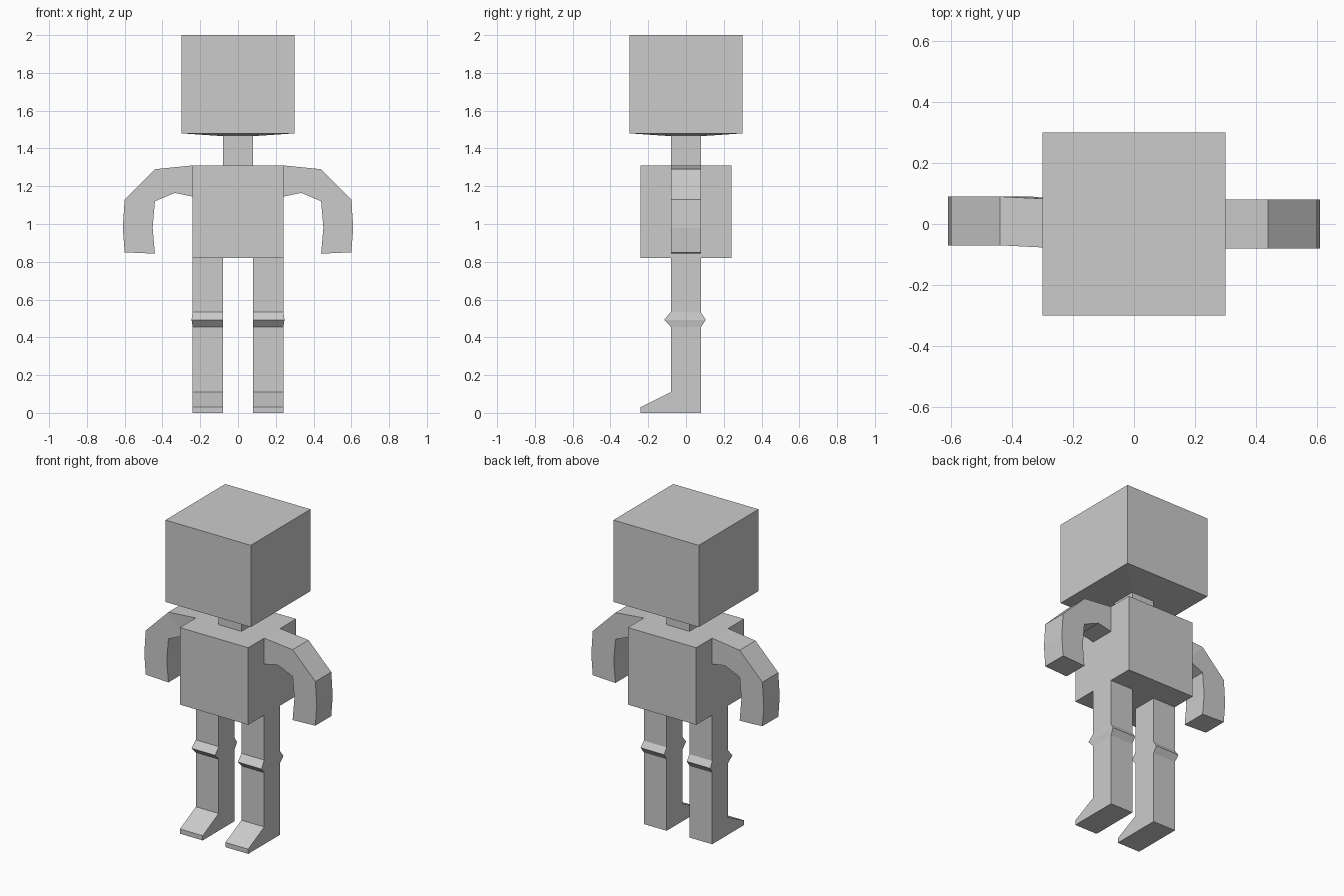
import bpy
import bmesh
from mathutils import Vector

cube = bpy.data.objects.get("Cube")
if cube:
    bpy.data.objects.remove(cube, do_unlink=True)

grey = bpy.data.materials.new("plain_grey")
grey.use_nodes = True
colour = (0.6, 0.6, 0.6, 1)
grey.diffuse_color = colour
grey.node_tree.nodes["Principled BSDF"].inputs["Base Color"].default_value = colour


def finish(bm, name):
    bmesh.ops.recalc_face_normals(bm, faces=bm.faces)
    mesh = bpy.data.meshes.new(name)
    bm.to_mesh(mesh)
    bm.free()
    mesh.materials.append(grey)
    obj = bpy.data.objects.new(name, mesh)
    bpy.context.collection.objects.link(obj)
    return obj


def square_stack(name, levels):
    """Joins square rings, each given as (half width, height)."""
    bm = bmesh.new()
    rings = [[bm.verts.new((sx * h, sy * h, z)) for sx, sy in
              ((-1, -1), (1, -1), (1, 1), (-1, 1))] for h, z in levels]
    for low, high in zip(rings, rings[1:]):
        for i in range(4):
            j = (i + 1) % 4
            bm.faces.new((low[i], low[j], high[j], high[i]))
    bm.faces.new(rings[0][::-1])
    bm.faces.new(rings[-1])
    return finish(bm, name)


def strip(name, pairs, place, adjust=None):
    """Sweeps a box section along pairs of outline points."""
    bm = bmesh.new()
    rings = [[bm.verts.new(place(p, s)) for p, s in
              ((a, -1), (a, 1), (b, 1), (b, -1))] for a, b in pairs]
    for low, high in zip(rings, rings[1:]):
        for i in range(4):
            j = (i + 1) % 4
            bm.faces.new((low[i], low[j], high[j], high[i]))
    bm.faces.new(rings[0])
    bm.faces.new(rings[-1][::-1])
    if adjust:
        for v in bm.verts:
            v.co += Vector(adjust(v.co))
    return finish(bm, name)


# Torso, then neck and head as one flared stack
square_stack("torso", [(0.24, 0.82), (0.24, 1.31)])
square_stack("head_and_neck", [(0.08, 1.31), (0.08, 1.465), (0.3, 1.48), (0.3, 2.0)])

# Outer and inner outline of the bent arm, from shoulder to wrist
arm = [((0.24, 1.31), (0.24, 1.145)), ((0.44, 1.29), (0.335, 1.165)),
       ((0.6, 1.13), (0.44, 1.12)), ((0.61, 0.98), (0.452, 0.98)),
       ((0.6, 0.85), (0.44, 0.843))]

# Front and back outline of the leg, from hip to sole
leg = [((-0.08, 0.82), (0.08, 0.82)), ((-0.08, 0.535), (0.08, 0.53)),
       ((-0.115, 0.493), (0.105, 0.493)), ((-0.08, 0.455), (0.08, 0.455)),
       ((-0.08, 0.11), (0.08, 0.11)), ((-0.24, 0.03), (0.08, 0.03)),
       ((-0.24, 0), (0.08, 0))]

for label, side in (("left", 1), ("right", -1)):
    # The right arm sits slightly further back
    strip(label + "_arm", arm,
          lambda p, s: (side * p[0], 0.08 * s, p[1]),
          lambda c: (0, 0.01 if side < 0 and abs(c.x) > 0.3 else 0, 0))
    # The knee bulges slightly outwards
    strip(label + "_leg", leg,
          lambda p, s: (side * (0.16 + 0.08 * s), p[0], p[1]),
          lambda c: (side * 0.006 if abs(c.x) > 0.2 and 0.48 < c.z < 0.5 else 0, 0, 0))
